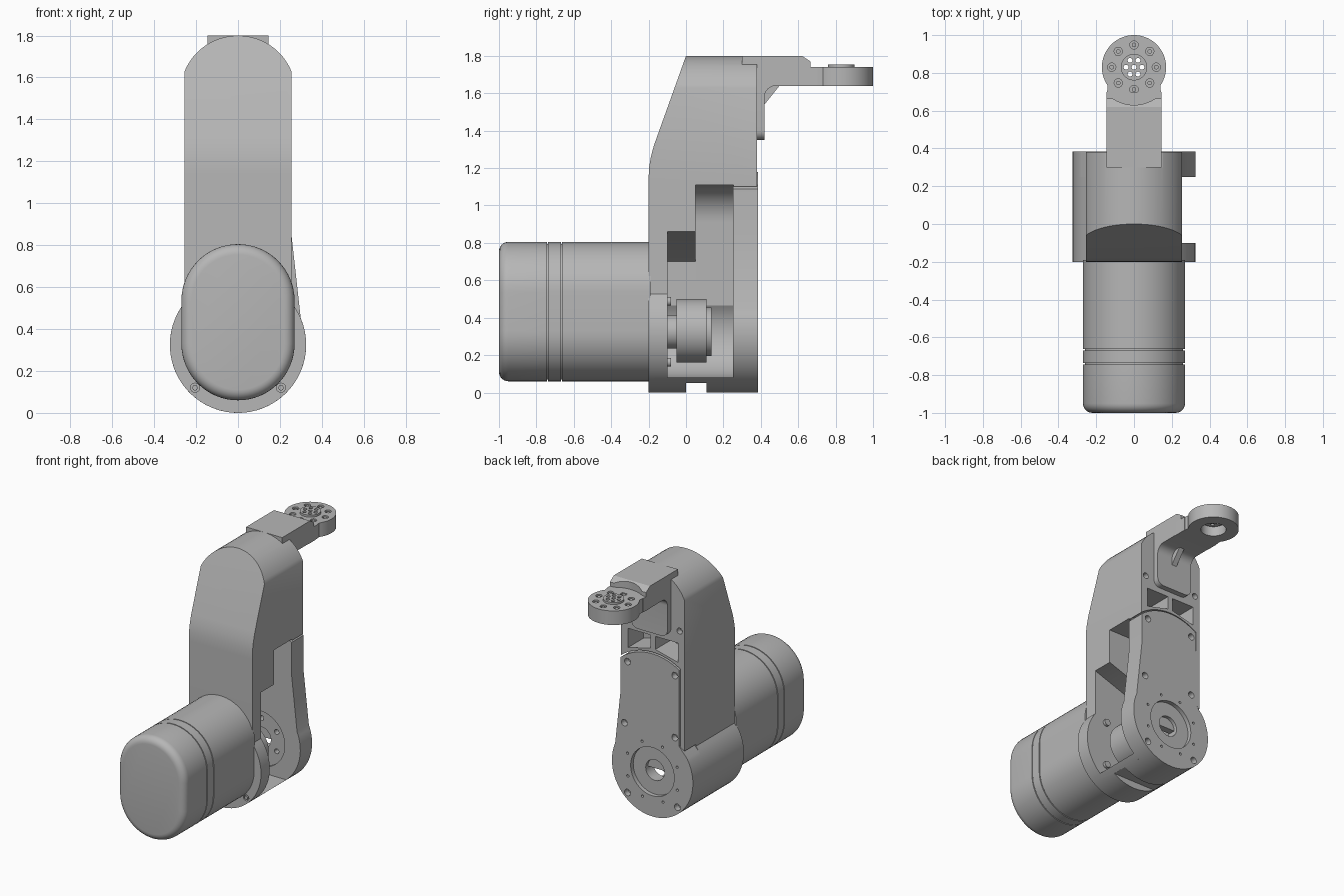
import bpy, bmesh
from math import sin, cos, radians, pi

cube = bpy.data.objects.get("Cube")
if cube:
    bpy.data.objects.remove(cube, do_unlink=True)

grey = bpy.data.materials.new("machined grey")
grey.use_nodes = True
GREY = (0.47, 0.47, 0.47, 1)
grey.diffuse_color = GREY
grey.node_tree.nodes["Principled BSDF"].inputs["Base Color"].default_value = GREY

AXES = {"x": lambda u, v, d: (d, u, v),
        "y": lambda u, v, d: (u, d, v),
        "z": lambda u, v, d: (u, v, d)}


def arc(cu, cv, r, a0, a1, n=24):
    angles = [radians(a0 + (a1 - a0) * i / n) for i in range(n + 1)]
    return [(cu + r * cos(a), cv + r * sin(a)) for a in angles]


def circle(cu, cv, r, n=40):
    return arc(cu, cv, r, 0, 360, n)[:-1]


def ring(cu, cv, spread, r, count, start=0):
    steps = [radians(start) + 2 * pi * i / count for i in range(count)]
    return [circle(cu + spread * cos(a), cv + spread * sin(a), r, 14) for a in steps]


def box(u0, u1, v0, v1):
    return [(u0, v0), (u1, v0), (u1, v1), (u0, v1)]


def prism(name, loops, d0, d1, axis="y", bevel=0, pick=None):
    """Extrude outlines from d0 to d1, optionally rounding the picked edges."""
    bm = bmesh.new()
    place = AXES[axis]
    for loop in loops:
        a = [bm.verts.new(place(u, v, d0)) for u, v in loop]
        b = [bm.verts.new(place(u, v, d1)) for u, v in loop]
        bm.faces.new(a)
        bm.faces.new(b)
        for i in range(len(a)):
            j = (i + 1) % len(a)
            bm.faces.new((a[i], a[j], b[j], b[i]))
    bmesh.ops.recalc_face_normals(bm, faces=bm.faces)
    if bevel:
        edges = [e for e in bm.edges if pick(e.verts[0].co, e.verts[1].co)]
        bmesh.ops.bevel(bm, geom=edges, offset=bevel, segments=6, profile=0.5, affect="EDGES")
    mesh = bpy.data.meshes.new(name)
    bm.to_mesh(mesh)
    bm.free()
    mesh.materials.append(grey)
    obj = bpy.data.objects.new(name, mesh)
    bpy.context.collection.objects.link(obj)
    return obj


def combine(obj, tool, operation="DIFFERENCE"):
    mod = obj.modifiers.new("cut", "BOOLEAN")
    mod.operation, mod.solver, mod.object = operation, "EXACT", tool
    bpy.context.view_layer.objects.active = obj
    bpy.ops.object.modifier_apply(modifier=mod.name)
    bpy.data.objects.remove(tool, do_unlink=True)


def cut(obj, loops, d0, d1, axis="y"):
    combine(obj, prism("cutter", loops, d0, d1, axis))


HUB = 0.325      # height of the joint axis, also the round end radius
SIDE = 0.255     # half width of the housing

# Housing: round lower end, straight sides, arched top
lower_end = arc(0, HUB, HUB, 141.7, 398.3, 48)
housing = prism("housing", [lower_end + arc(0, 1.524, 0.276, 22.5, 157.5)], -0.2, 0.38)
# sloped upper front
cut(housing, [[(-0.5, 1.14), (-0.2, 1.14), (-0.198, 1.2), (-0.188, 1.26), (-0.172, 1.32),
               (0, 1.8), (0, 2), (-0.5, 2)]], -1, 1, "x")
# seat for the output arm
cut(housing, [box(0.3, 0.6, 1.755, 2)], -1, 1, "x")
# open joint chamber, deep at the rear and with a slanted roof at the front
shell = [(1, 0.08)] + arc(0, HUB, 0.245, 270, 145, 24)
cut(housing, [shell + arc(0, 0.91, 0.2, 180, 90, 10) + [(1, 1.11)]], 0.05, 0.255)
cut(housing, [shell + [(-0.2, 0.70), (SIDE, 0.86), (1, 0.86)]], -0.1, 0.06)
# seat for the rear cover
cut(housing, [[(-0.5, -0.1), (0.5, -0.1), (0.5, 1.094)] + arc(0, 0.78, 0.41, 50, 123)
              + [(-0.22, 0.56), (-0.5, 0.4)]], 0.25, 0.5)
# drain notch, rear pockets and screw holes
cut(housing, [box(0, 0.11, -0.1, 0.05)], -1, 1, "x")
pocket = [(0.02, 1.215), (0.02, 1.31), (0.2, 1.31), (0.2, 1.17)]
cut(housing, [pocket, [(-x, z) for x, z in pocket]], 0.2, 0.5)
cut(housing, [circle(s * 0.215, 1.4, 0.022, 16) for s in (-1, 1)], 0.34, 0.5)
cut(housing, [circle(s * 0.205, 0.12, 0.022, 16) for s in (-1, 1)], -0.3, -0.185)

# Front screws and chamber bolts
prism("front_screws", [circle(s * 0.205, 0.12, 0.013, 14) for s in (-1, 1)], -0.2, -0.17)
prism("chamber_bolts", ring(0, HUB, 0.23, 0.024, 4, 45), -0.11, -0.08)

# Rear cover with bearing opening
cover = prism("rear_cover", [[(-0.215, 0.565)] + arc(0, HUB, HUB, 149, 383, 48)
                             + [(SIDE, 0.85)] + arc(0, 0.78, 0.4, 50.4, 122.5)], 0.25, 0.385)
cut(cover, [circle(0, HUB, 0.175, 48)], 0.355, 0.5)
cut(cover, [circle(0, HUB, 0.2, 48)], 0.1, 0.27)
cut(cover, [circle(0, HUB, 0.075)], 0.1, 0.5)
cut(cover, ring(0, HUB, 0.14, 0.018, 6, 30), 0.1, 0.31)
cut(cover, ring(0, HUB, 0.215, 0.009, 8, 22), 0.36, 0.5)
screws = [(0.2, 1.07), (-0.18, 1.07), (0.225, 0.62), (-0.18, 0.62), (0.2, 0.12), (-0.2, 0.12)]
cut(cover, [circle(x, z, 0.024, 16) for x, z in screws], 0.34, 0.5)
prism("bearing_key", [arc(0, HUB, 0.076, 0, 180)], 0.28, 0.33)

# Joint hub inside the chamber
prism("hub_neck", [circle(0, HUB, 0.09)], -0.11, -0.04)
prism("hub_drum", [circle(0, HUB + 0.005, 0.17, 56)], -0.05, 0.11)
prism("hub_cap", [circle(0, HUB, 0.13, 48)], 0.1, 0.135)


# Motor: rounded oblong can in three bands over a slimmer core
def oblong(r):
    return arc(0, 0.535, r, 0, 180, 32) + arc(0, 0.33, r, 180, 360, 32)


prism("motor_core", [oblong(0.26)], -0.95, -0.19)
prism("motor_cap", [oblong(0.27)], -1, -0.744, bevel=0.05,
      pick=lambda a, b: a.y < -0.99 and b.y < -0.99)
prism("motor_band", [oblong(0.27)], -0.737, -0.669)
prism("motor_body", [oblong(0.27)], -0.662, -0.19)

# Output arm: L bracket with gusset
TIP = 0.83
profile = [(0.3, 1.75), (0.3, 1.8), (0.62, 1.8), (0.665, 1.77), (0.665, 1.74), (0.7, 1.74),
           (0.7, 1.64)] + arc(0.48, 1.58, 0.06, 90, 180, 8) + [(0.42, 1.35), (0.38, 1.35), (0.38, 1.75)]
arm = prism("arm_bracket", [profile], -0.145, 0.145, "x", bevel=0.05,
            pick=lambda a, b: a.z < 1.36 and b.z < 1.36 and abs(a.x - b.x) < 0.01)
cut(arm, [circle(0, TIP, 0.2, 64)], 1.74, 2, "z")
prism("arm_gusset", [[(0.41, 1.54), (0.42, 1.54), (0.5, 1.64), (0.5, 1.65), (0.41, 1.65)]],
      -0.02, 0.02, "x")

# Output flange with bolt circle and perforated boss
flange = prism("output_flange", [arc(0, TIP, 0.17, -35, 215, 48)
                                 + [(-0.145, 0.67), (-0.145, 0.6), (0.145, 0.6), (0.145, 0.67)]],
               1.638, 1.74, "z")
cut(flange, [circle(0, TIP, 0.085)], 1.6, 1.71, "z")
combine(flange, prism("boss", [circle(0, TIP, 0.07)], 1.70, 1.755, "z"), "UNION")
cut(flange, ring(0, TIP, 0.042, 0.013, 6) + [circle(0, TIP, 0.013, 14)], 1.6, 1.8, "z")
cut(flange, ring(0, TIP, 0.118, 0.022, 8), 1.71, 1.8, "z")
prism("flange_bolts", ring(0, TIP, 0.118, 0.012, 8), 1.70, 1.735, "z")

# Smooth curved walls, keep hard edges crisp
bpy.ops.object.select_all(action="DESELECT")
for obj in bpy.context.collection.objects:
    if obj.type == "MESH":
        obj.select_set(True)
        bpy.context.view_layer.objects.active = obj
bpy.ops.object.shade_smooth_by_angle(angle=radians(30))
